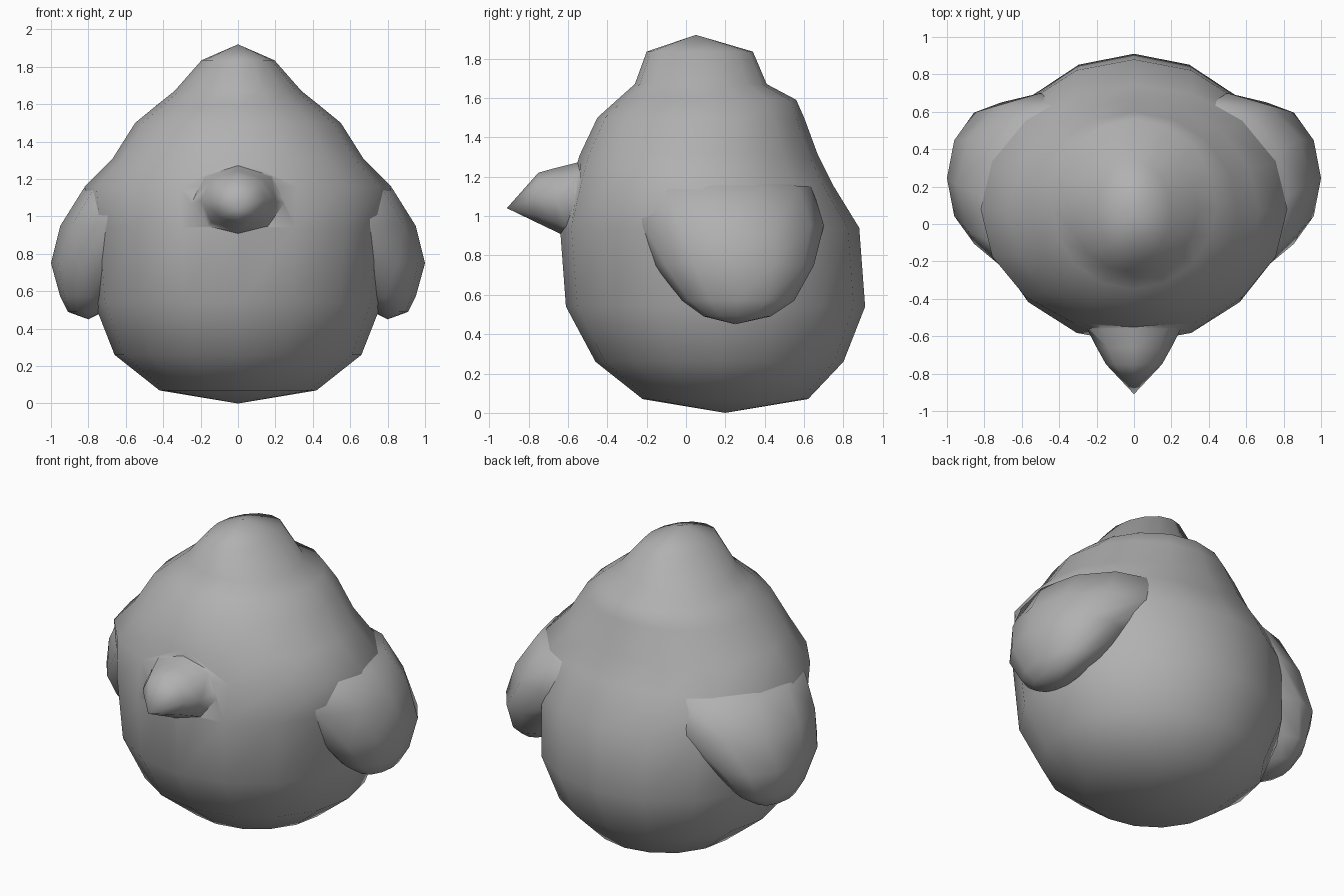
import bpy, bmesh, math
from math import sin, cos, pi

if "Cube" in bpy.data.objects:
    bpy.data.objects.remove(bpy.data.objects["Cube"])

grey = bpy.data.materials.new("grey")
grey.diffuse_color = (0.44, 0.44, 0.44, 1)
grey.use_nodes = True
grey.node_tree.nodes["Principled BSDF"].inputs["Base Color"].default_value = grey.diffuse_color


def smooth(ob, angle):
    bpy.ops.object.select_all(action='DESELECT')
    ob.select_set(True)
    bpy.context.view_layer.objects.active = ob
    bpy.ops.object.shade_smooth_by_angle(angle=math.radians(angle))


def loft(name, rings, start, end, mirror=False):
    """Skin closed rings of 3D points between two pole points."""
    bm = bmesh.new()
    loops = [[bm.verts.new(p) for p in ring] for ring in rings]
    n = len(loops[0])
    for a, b in zip(loops, loops[1:]):
        for i in range(n):
            j = (i + 1) % n
            bm.faces.new((a[i], a[j], b[j], b[i]))
    for loop, pole in ((loops[0], start), (loops[-1], end)):
        p = bm.verts.new(pole)
        for i in range(n):
            bm.faces.new((loop[i], loop[(i + 1) % n], p))
    bmesh.ops.recalc_face_normals(bm, faces=bm.faces)
    me = bpy.data.meshes.new(name)
    bm.to_mesh(me)
    bm.free()
    me.materials.append(grey)
    ob = bpy.data.objects.new(name, me)
    bpy.context.collection.objects.link(ob)
    if mirror:
        ob.modifiers.new("mirror", 'MIRROR')
    smooth(ob, 80)
    return ob


def flat_ring(z, x0, x1, y0, y1, n):
    """Horizontal ellipse filling the given x and y extents."""
    cx, rx, cy, ry = (x0 + x1) / 2, (x1 - x0) / 2, (y0 + y1) / 2, (y1 - y0) / 2
    return [(cx + rx * cos(2 * pi * i / n), cy + ry * sin(2 * pi * i / n), z)
            for i in range(n)]


def upright_ring(y, w, z0, z1, n):
    """Vertical ellipse facing forward."""
    c, r = (z0 + z1) / 2, (z1 - z0) / 2
    return [(w * cos(2 * pi * i / n), y, c + r * sin(2 * pi * i / n))
            for i in range(n)]


# Body flaring at the shoulders, with small crown: z, half width, front y, back y
rings = [
    (0.07, 0.42, -0.22, 0.62), (0.26, 0.66, -0.46, 0.80),
    (0.54, 0.77, -0.61, 0.91), (0.94, 0.80, -0.64, 0.88),
    (1.16, 0.82, -0.585, 0.745), (1.31, 0.67, -0.54, 0.67),
    (1.50, 0.55, -0.45, 0.60), (1.59, 0.44, -0.35, 0.56),
    (1.67, 0.34, -0.26, 0.41), (1.835, 0.195, -0.20, 0.34),
]
body = loft("body", [flat_ring(z, -w, w, f, b, 16) for z, w, f, b in rings],
            (0, 0.2, 0), (0, 0.05, 1.92))

# Wings, growing out of the shoulders: z, inner x, outer x, front y, back y
wing = [
    (0.49, 0.72, 0.91, 0.09, 0.43), (0.57, 0.62, 0.95, -0.02, 0.55),
    (0.75, 0.42, 1.00, -0.16, 0.65), (0.95, 0.05, 0.95, -0.28, 0.70),
    (1.15, 0.00, 0.825, -0.34, 0.64),
]
loft("wings", [flat_ring(*r, 12) for r in wing],
     (0.80, 0.25, 0.45), (0.35, 0.14, 1.25), mirror=True)

# Beak, fused into the face: y, half width, bottom z, top z
beak_rings = [
    (-0.44, 0.31, 0.81, 1.30), (-0.56, 0.25, 0.87, 1.27),
    (-0.66, 0.20, 0.92, 1.245), (-0.75, 0.15, 0.963, 1.22),
]
beak = loft("beak", [upright_ring(*r, 8) for r in beak_rings],
            (0, -0.36, 1.06), (0, -0.91, 1.04))
fuse = body.modifiers.new("fuse_beak", 'BOOLEAN')
fuse.operation, fuse.solver, fuse.object = 'UNION', 'EXACT', beak
bpy.context.view_layer.objects.active = body
bpy.ops.object.modifier_apply(modifier=fuse.name)
bpy.data.objects.remove(beak)
smooth(body, 85)
